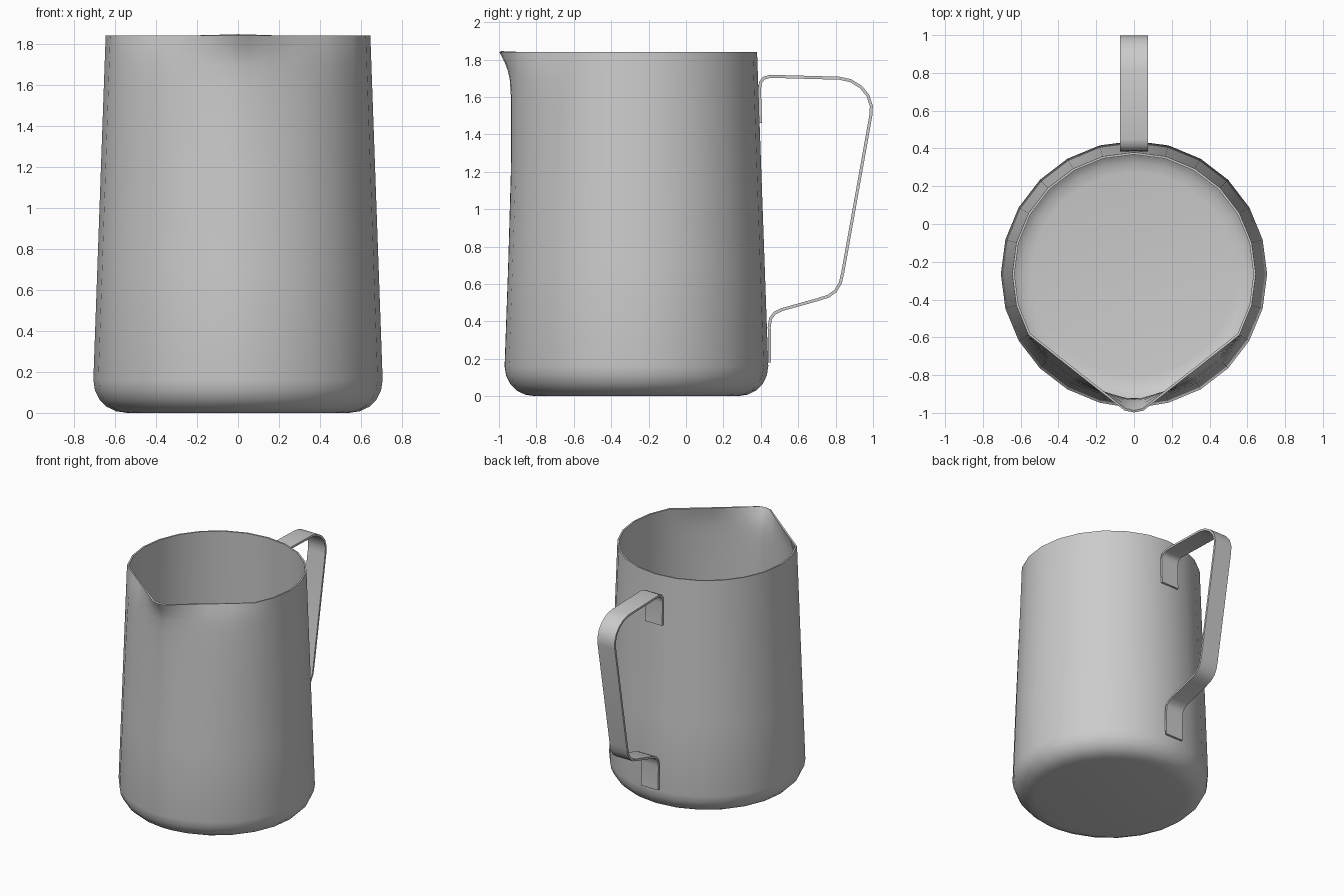
import bpy
import bmesh
from math import radians, sin, cos
from mathutils import Vector

cube = bpy.data.objects.get("Cube")
if cube:
    bpy.data.objects.remove(cube)

steel = bpy.data.materials.new("brushed_steel_grey")
steel.use_nodes = True
GREY = (0.6, 0.6, 0.6, 1)
steel.diffuse_color = GREY
steel.node_tree.nodes["Principled BSDF"].inputs["Base Color"].default_value = GREY

CENTRE_Y = -0.265
HEIGHT = 1.84
TOP_R, WALL_R, WALL_Z = 0.645, 0.705, 0.16


def make_object(name, bm, thickness, offset):
    mesh = bpy.data.meshes.new(name)
    bm.to_mesh(mesh)
    bm.free()
    obj = bpy.data.objects.new(name, mesh)
    bpy.context.collection.objects.link(obj)
    mesh.materials.append(steel)
    solid = obj.modifiers.new("sheet_thickness", 'SOLIDIFY')
    solid.thickness = thickness
    solid.offset = offset
    solid.use_even_offset = True
    bpy.ops.object.select_all(action='DESELECT')
    obj.select_set(True)
    bpy.context.view_layer.objects.active = obj
    bpy.ops.object.modifier_apply(modifier=solid.name)
    bpy.ops.object.shade_smooth_by_angle(angle=radians(40))
    return obj


# Spout: straight sides running from the round rim to a narrow rounded tip
SPOUT_START, SPOUT_TIP = 60, 4


def polar(deg, r):
    return Vector((r * sin(radians(deg)), -r * cos(radians(deg))))


def spout_radius(deg):
    a, b = polar(SPOUT_START, TOP_R), polar(SPOUT_TIP, 0.724)
    normal = Vector((b.y - a.y, a.x - b.x))
    return min(0.733, a.dot(normal) / polar(deg, 1).dot(normal))


def ring_radius(deg, r, weight):
    d = min(deg, 360 - deg)
    if d >= SPOUT_START or weight == 0:
        return r
    return r + weight * (spout_radius(d) - TOP_R)


# Body: rounded base, tapered wall and a pulled rim
profile = [(0.54, 0.0, 0), (0.595, 0.008, 0), (0.64, 0.03, 0),
           (0.675, 0.065, 0), (0.697, 0.11, 0), (WALL_R, WALL_Z, 0)]
for z, weight in [(0.7, 0), (1.2, 0.04), (1.45, 0.12), (1.6, 0.2),
                  (1.69, 0.3), (1.74, 0.44), (1.79, 0.68), (HEIGHT, 1)]:
    r = WALL_R + (TOP_R - WALL_R) * (z - WALL_Z) / (HEIGHT - WALL_Z)
    profile.append((r, z, weight))

angles = sorted(list(range(0, 360, 15)) + [SPOUT_TIP, 360 - SPOUT_TIP])
bm = bmesh.new()
rings = []
for r, z, weight in profile:
    ring = []
    for deg in angles:
        p = polar(deg, ring_radius(deg, r, weight))
        ring.append(bm.verts.new((p.x, p.y + CENTRE_Y, z)))
    rings.append(ring)
count = len(angles)
for low, high in zip(rings, rings[1:]):
    for i in range(count):
        j = (i + 1) % count
        bm.faces.new((low[i], low[j], high[j], high[i]))
bm.faces.new(rings[0][::-1])
make_object("jug_body", bm, 0.012, -1)

# Handle: bent flat strip with a pad against the wall at each end
path = [(0.398, 1.46), (0.393, 1.64), (0.398, 1.677), (0.416, 1.7),
        (0.45, 1.71), (0.82, 1.7), (0.88, 1.687), (0.935, 1.653),
        (0.973, 1.607), (0.991, 1.55), (0.988, 1.5), (0.838, 0.66),
        (0.825, 0.605), (0.8, 0.563), (0.762, 0.535), (0.71, 0.518),
        (0.51, 0.462), (0.473, 0.443), (0.452, 0.415), (0.445, 0.37),
        (0.447, 0.18)]
bm = bmesh.new()
rows = [[bm.verts.new((x, y, z)) for x in (-0.075, 0.075)] for y, z in path]
for a, b in zip(rows, rows[1:]):
    bm.faces.new((a[0], a[1], b[1], b[0]))
make_object("handle", bm, 0.016, 0)
